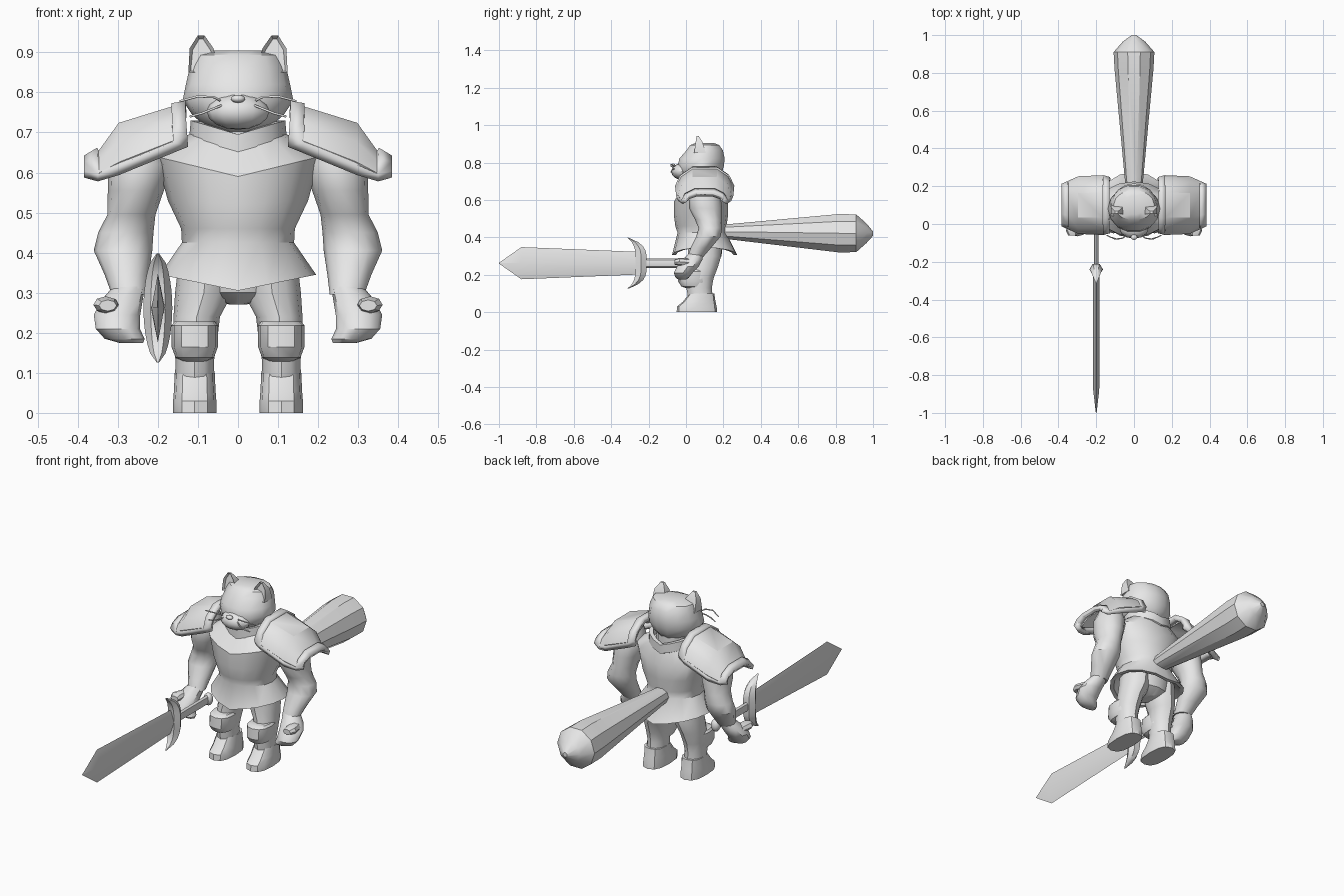
import bpy, bmesh, math

if "Cube" in bpy.data.objects:
    bpy.data.objects.remove(bpy.data.objects["Cube"])

grey = bpy.data.materials.new("plain grey")
grey.use_nodes = True
grey.diffuse_color = (0.8, 0.8, 0.8, 1)
grey.node_tree.nodes["Principled BSDF"].inputs["Base Color"].default_value = (0.8, 0.8, 0.8, 1)
parts = []


def finish(name, bm):
    bmesh.ops.recalc_face_normals(bm, faces=bm.faces)
    mesh = bpy.data.meshes.new(name)
    bm.to_mesh(mesh)
    bm.free()
    mesh.materials.append(grey)
    ob = bpy.data.objects.new(name, mesh)
    bpy.context.collection.objects.link(ob)
    parts.append(ob)
    return ob


def loft_mesh(rings, sides=12, axis="Z", side=1, phase=0.0, power=1.0, caps=True):
    """Skin rings given as x, y, z, radius, radius and optional centre drop."""
    bm = bmesh.new()
    loops = []
    for x, y, z, ra, rb, *drop in rings:
        loop = []
        for i in range(sides):
            a = math.tau * i / sides + phase
            c, s = math.cos(a), math.sin(a)
            u = math.copysign(abs(c) ** power, c)
            v = math.copysign(abs(s) ** power, s)
            if axis == "Z":
                d = drop[0] * (1 - abs(u)) if drop else 0
                p = (side * (x + ra * u), y + rb * v, z - d)
            else:
                p = (side * (x + ra * u), y, z + rb * v)
            loop.append(bm.verts.new(p))
        loops.append(loop)
    for a, b in zip(loops, loops[1:]):
        for i in range(sides):
            j = (i + 1) % sides
            bm.faces.new((a[i], a[j], b[j], b[i]))
    if caps:
        bm.faces.new(loops[0])
        bm.faces.new(loops[-1])
    return bm


def loft(name, rings, **kw):
    return finish(name, loft_mesh(rings, **kw))


def ball(name, centre, radii):
    bm = bmesh.new()
    bmesh.ops.create_uvsphere(bm, u_segments=12, v_segments=8, radius=1)
    bmesh.ops.scale(bm, vec=radii, verts=bm.verts)
    bmesh.ops.translate(bm, vec=centre, verts=bm.verts)
    return finish(name, bm)


# Shoulder guard: arched sheet, with its border thickened into a rim
ARCH = [(-.92, 0), (-1, .22), (-.85, .62), (-.45, 1), (.45, 1), (.85, .62), (1, .22), (.92, 0)]
SECTIONS = [(.13, .765, .67, .135), (.165, .76, .655, .145), (.295, .72, .6, .14),
            (.345, .65, .585, .115), (.378, .63, .595, .1)]


def shoulder(name, side, rim):
    bm = bmesh.new()
    grid = [[bm.verts.new((side * x, .1 + h * u, zb + (zt - zb) * v)) for u, v in ARCH]
            for x, zt, zb, h in SECTIONS]
    rows, cols = len(SECTIONS) - 1, len(ARCH) - 1
    for i in range(rows):
        for j in range(cols):
            border = i in (0, rows - 1) or j in (0, cols - 1)
            if border or not rim:
                bm.faces.new((grid[i][j], grid[i][j + 1], grid[i + 1][j + 1], grid[i + 1][j]))
    loose = [v for v in bm.verts if not v.link_faces]
    bmesh.ops.delete(bm, geom=loose, context="VERTS")
    ob = finish(name, bm)
    mod = ob.modifiers.new("thickness", "SOLIDIFY")
    mod.thickness = .028 if rim else .01
    mod.offset = 0


def whisker(name, side, points):
    curve = bpy.data.curves.new(name, "CURVE")
    curve.dimensions = "3D"
    curve.bevel_depth = .003
    curve.bevel_resolution = 1
    curve.use_fill_caps = True
    spline = curve.splines.new("POLY")
    spline.points.add(len(points) - 1)
    for p, (x, y, z) in zip(spline.points, points):
        p.co = (side * x, y, z, 1)
    curve.materials.append(grey)
    bpy.context.collection.objects.link(bpy.data.objects.new(name, curve))


# Breastplate with flared skirt and pointed collar
loft("breastplate", [
    (0, .09, .38, .12, .11, 0), (0, .1, .345, .175, .155, .04), (0, .1, .345, .195, .175, .04),
    (0, .085, .425, .14, .13, 0), (0, .08, .46, .142, .137, 0), (0, .08, .53, .175, .145, .01),
    (0, .08, .64, .205, .145, .05), (0, .1, .7, .115, .1, .03)], sides=16)
loft("collar", [
    (0, .1, .67, .1, .09, .03), (0, .1, .685, .122, .115, .035), (0, .1, .73, .118, .115, .035),
    (0, .1, .73, .1, .095, .035), (0, .1, .67, .09, .08, .03)], sides=16, caps=False)
loft("neck", [(0, .1, .64, .085, .08), (0, .1, .74, .085, .08)])
loft("pelvis", [(0, .1, .27, .02, .05), (0, .105, .3, .11, .085), (0, .1, .39, .135, .1)])

# Head
loft("head", [
    (0, .08, .702, .05, .07), (0, .075, .718, .085, .1), (0, .075, .745, .115, .12),
    (0, .08, .78, .138, .125), (0, .085, .82, .13, .125), (0, .1, .865, .12, .1),
    (0, .1, .893, .108, .08), (0, .1, .905, .06, .05)], sides=14)
ball("muzzle", (0, -.02, .752), (.078, .058, .045))
ball("nose", (0, -.07, .784), (.018, .014, .01))

for side, label in ((1, "left"), (-1, "right")):
    # Ears with hollow fronts
    bm = loft_mesh([(.085, .075, .85, .055, .045), (.091, .07, .91, .042, .026),
                    (.092, .062, .942, .012, .008)], sides=4, side=side, phase=math.pi / 4)
    bm.normal_update()
    bmesh.ops.recalc_face_normals(bm, faces=bm.faces)
    front = [f for f in bm.faces if f.normal.y < -.6]
    bmesh.ops.inset_region(bm, faces=front, thickness=.008, depth=-.012)
    finish(label + "_ear", bm)
    whisker(label + "_upper_whisker", side, [(.045, -.06, .78), (.06, -.075, .788), (.1, -.08, .79), (.145, -.06, .778)])
    whisker(label + "_lower_whisker", side, [(.04, -.06, .768), (.06, -.075, .76), (.09, -.08, .748), (.12, -.07, .74)])

    shoulder(label + "_shoulder_plate", side, False)
    shoulder(label + "_shoulder_rim", side, True)

    # Arm, fist and thumb
    loft(label + "_arm", [
        (.24, .1, .69, .05, .06), (.245, .1, .62, .08, .085), (.255, .105, .555, .07, .088),
        (.266, .12, .495, .06, .072), (.28, .13, .45, .069, .063), (.287, .12, .405, .073, .065),
        (.278, .08, .345, .055, .055), (.272, .05, .295, .043, .042)], side=side)
    loft(label + "_fist", [
        (.272, .055, .315, .04, .04), (.29, .035, .28, .052, .052), (.302, .01, .245, .058, .058),
        (.3, -.015, .21, .055, .05), (.283, -.02, .185, .05, .036), (.265, -.02, .174, .028, .02)], side=side)
    loft(label + "_thumb", [
        (.32, .02, .265, .028, .022), (.33, -.035, .27, .031, .021), (.325, -.062, .268, .022, .014)],
        axis="Y", sides=8, side=side)

    # Leg, knee guard and boot
    loft(label + "_leg", [
        (.08, .1, .36, .07, .09), (.085, .1, .3, .072, .088), (.103, .09, .24, .058, .08),
        (.107, .075, .18, .055, .072), (.108, .07, .13, .048, .068), (.108, .08, .06, .05, .065)], side=side)
    loft(label + "_knee_guard", [
        (.108, .04, .228, .05, .06), (.108, .04, .218, .058, .078), (.108, .04, .165, .058, .082),
        (.108, .045, .138, .048, .07), (.108, .05, .128, .03, .05)], side=side, power=.8)
    loft(label + "_boot", [
        (.108, .058, 0, .054, .108), (.108, .058, .03, .054, .106), (.108, .07, .055, .052, .088),
        (.108, .085, .1, .05, .066)], side=side, power=.75)

# Heavy club-shaped tail
loft("tail", [
    (0, .16, .43, .04, .038), (0, .25, .43, .05, .045), (0, .82, .422, .103, .108), (0, .91, .422, .108, .106),
    (0, .965, .422, .06, .055), (0, 1, .42, .012, .012)], axis="Y", sides=10)

# Sword
X, Z = -.2, .262
loft("sword_blade", [
    (X, -.24, Z, .018, .06), (X, -.88, Z, .016, .086), (X, -1, Z, .002, .002)], axis="Y", sides=4)
loft("sword_grip", [(X, -.24, Z, .013, .025), (X, .03, Z, .013, .025)], axis="Y", sides=8)
ball("sword_pommel", (X, .04, Z), (.024, .022, .032))
guard = []
for i in range(-6, 7):
    t = i / 6
    guard.append((X, -.24 - .07 * t ** 4, Z + .136 * t, .003 + .033 * (1 - t * t) ** .6, .004 + .03 * (1 - t ** 4)))
loft("sword_guard", guard, sides=6)

# Smooth shading with kept edges
bpy.ops.object.select_all(action="DESELECT")
for ob in parts:
    ob.select_set(True)
bpy.context.view_layer.objects.active = parts[0]
bpy.ops.object.shade_smooth_by_angle(angle=math.radians(35))
